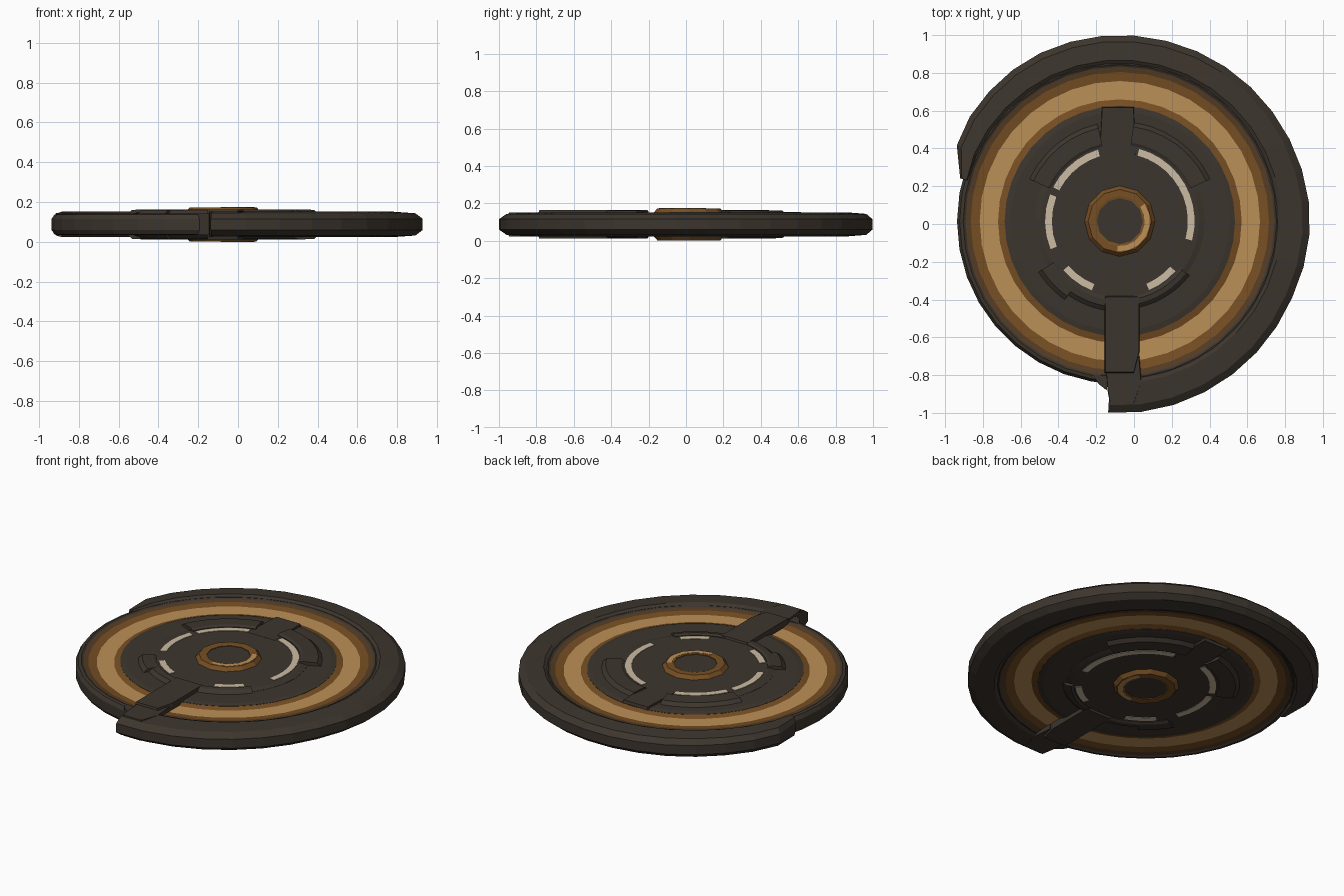
import bpy, bmesh, math

if "Cube" in bpy.data.objects:
    bpy.data.objects.remove(bpy.data.objects["Cube"])

CX, CY, CZ = -0.075, 0.015, 0.0875     # hub centre; everything mirrors about z = CZ


def mat(name, rgb):
    m = bpy.data.materials.new(name)
    m.diffuse_color = (*rgb, 1)
    m.use_nodes = True
    m.node_tree.nodes["Principled BSDF"].inputs["Base Color"].default_value = m.diffuse_color
    return m


DARK = mat("dark_metal", (0.046, 0.036, 0.027))
UMBER = mat("dark_umber", (0.090, 0.046, 0.018))
BROWN = mat("bronze_brown", (0.185, 0.078, 0.017))
GOLD = mat("pale_gold", (0.50, 0.28, 0.095))
CREAM = mat("cream", (0.60, 0.50, 0.36))


def finish(bm, name, material):
    bmesh.ops.remove_doubles(bm, verts=bm.verts, dist=1e-5)
    bmesh.ops.recalc_face_normals(bm, faces=bm.faces)
    me = bpy.data.meshes.new(name)
    bm.to_mesh(me)
    bm.free()
    me.materials.append(material)
    ob = bpy.data.objects.new(name, me)
    bpy.context.collection.objects.link(ob)
    return ob


def ring(name, material, profile, a0=0, a1=360, segs=36, radius=None):
    """Sweep a (radius, half height) profile round the hub, mirrored in z.
    radius(r, angle) may warp the radius along the sweep."""
    bm = bmesh.new()
    section = profile + [(r, -h) for r, h in reversed(profile)]
    full = a1 - a0 == 360
    cols = []
    for i in range(segs if full else segs + 1):
        deg = a0 + (a1 - a0) * i / segs
        a = math.radians(deg)
        col = []
        for r, h in section:
            rr = radius(r, deg) if radius else r
            col.append(bm.verts.new((CX + rr * math.cos(a), CY + rr * math.sin(a), CZ + h)))
        cols.append(col)
    n = len(section)
    for i in range(segs):
        p, q = cols[i], cols[(i + 1) % len(cols)]
        for k in range(n):
            j = (k + 1) % n
            bm.faces.new((p[k], q[k], q[j], p[j]))
    if not full:
        bm.faces.new(cols[0])
        bm.faces.new(cols[-1])
    return finish(bm, name, material)


def slab(name, material, outline, h):
    """Flat prism of half height h with slightly drawn-in top and bottom."""
    bm = bmesh.new()
    mx = sum(p[0] for p in outline) / len(outline)
    my = sum(p[1] for p in outline) / len(outline)
    rows = []
    for z, s in ((-h, 0.97), (-h * 0.75, 1), (h * 0.75, 1), (h, 0.97)):
        rows.append([bm.verts.new((mx + (x - mx) * s, my + (y - my) * s, CZ + z)) for x, y in outline])
    n = len(outline)
    for lo, hi in zip(rows, rows[1:]):
        for k in range(n):
            j = (k + 1) % n
            bm.faces.new((lo[k], lo[j], hi[j], hi[k]))
    bm.faces.new(rows[0])
    bm.faces.new(rows[-1])
    return finish(bm, name, material)


# Concentric disc body, from the middle outwards; the gold band sits in a shallow groove
ring("inner_disc", DARK, [(0, 0.054), (0.58, 0.054), (0.61, 0.048)])
ring("inner_band", BROWN, [(0.605, 0.048), (0.645, 0.037)])
ring("gold_band", GOLD, [(0.645, 0.037), (0.742, 0.037)])
ring("outer_band", BROWN, [(0.742, 0.037), (0.79, 0.043)])
ring("shadow_band", UMBER, [(0.79, 0.043), (0.825, 0.049)])
ring("thin_rim", DARK, [(0.815, 0.046), (0.83, 0.054), (0.848, 0.050), (0.862, 0.028)])

# Broad outer crescent whose outer radius varies with the angle
KEYS = [(-93, 1.016), (-80, 1.016), (-57, 1.008), (-25, 0.998), (0, 1.008), (33, 0.995),
        (55, 0.99), (80, 0.985), (120, 0.985), (150, 0.965), (154, 0.96), (165, 0.875)]


def outer_radius(deg):
    for (a, r), (b, s) in zip(KEYS, KEYS[1:]):
        if deg <= b:
            return r + (s - r) * (deg - a) / (b - a)
    return KEYS[-1][1]


def crescent(t, deg):
    return 0.835 + (outer_radius(deg) - 0.835) * t


ring("outer_crescent", DARK, [(0, 0.052), (0.12, 0.064), (0.78, 0.056), (1, 0.028)],
     -93.5, 165, 26, crescent)

# Raised centre plate and the stepped armour plates around it
ring("centre_plate", DARK, [(0, 0.064), (0.42, 0.064), (0.45, 0.055)])
for i, (a0, a1, r) in enumerate([(25, 82, 0.53), (103, 155, 0.53), (212, 235, 0.51),
                                 (235, 262, 0.48), (280, 322, 0.47)]):
    ring(f"armour_plate_{i}", DARK, [(0.405, 0.068), (0.42, 0.076), (r - 0.025, 0.073), (r, 0.052)],
         a0, a1, 6)

# Cream light slots
for i, (a0, a1) in enumerate([(-15, 75), (107, 153), (159, 202), (221, 248), (293, 318)]):
    ring(f"light_slot_{i}", CREAM, [(0.36, 0.067), (0.396, 0.067)], a0, a1, max(3, (a1 - a0) // 9))

# Hub: bronze collar, dark cap and a gold sliver
ring("hub_collar", BROWN, [(0.122, 0.084), (0.135, 0.086), (0.168, 0.086), (0.187, 0.064)], segs=12)
ring("hub_cap", DARK, [(0, 0.080), (0.13, 0.080)], segs=20)
ring("hub_gold_sliver", GOLD, [(0.132, 0.0875), (0.160, 0.0875)], -95, 35, 6)

# Spoke running from the hub down to the crescent's end, and a short one upward
slab("lower_spoke", DARK, [(-0.155, -0.38), (-0.155, -0.79), (0.0, -0.79), (0.028, -0.68), (0.028, -0.38)], 0.076)
slab("spoke_tail", DARK, [(-0.15, -0.76), (-0.14, -0.88), (-0.128, -0.95), (0.0, -0.95), (0.04, -0.84), (0.028, -0.70)], 0.064)
slab("spoke_ledge", DARK, [(-0.215, -0.80), (-0.19, -0.845), (-0.145, -0.88), (-0.13, -0.80)], 0.054)
slab("upper_spoke", DARK, [(-0.185, 0.35), (0.01, 0.35), (0.0, 0.62), (-0.17, 0.62)], 0.065)
